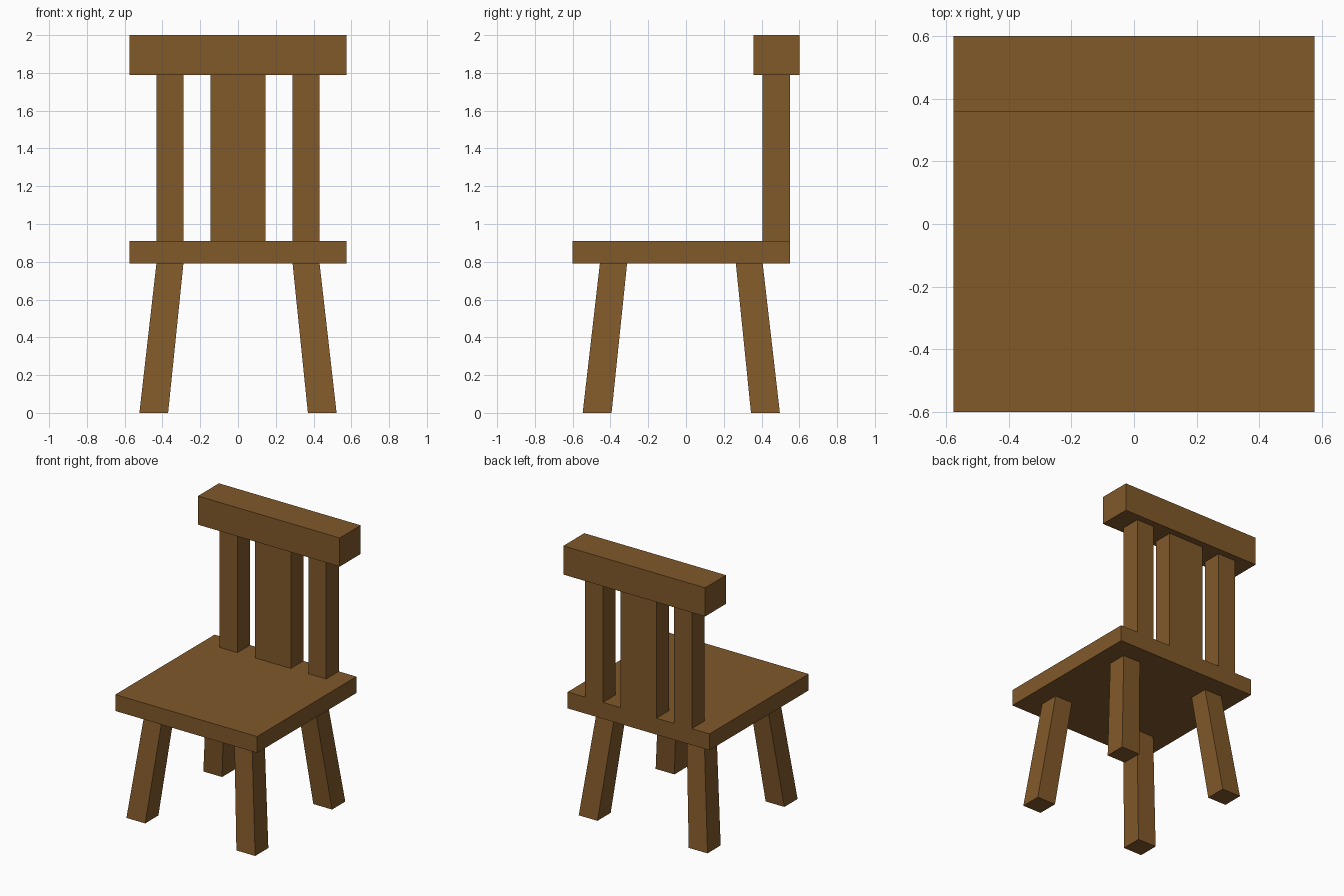
import bpy, bmesh

if "Cube" in bpy.data.objects:
    bpy.data.objects.remove(bpy.data.objects["Cube"])

wood = bpy.data.materials.new("wood")
wood.diffuse_color = (0.22, 0.10, 0.023, 1)
wood.use_nodes = True
wood.node_tree.nodes["Principled BSDF"].inputs["Base Color"].default_value = wood.diffuse_color


def prism(name, bottom, top, z0, z1):
    """Six-sided block between two rectangles (x0, x1, y0, y1)."""
    bm = bmesh.new()
    rings = []
    for (x0, x1, y0, y1), z in ((bottom, z0), (top, z1)):
        rings.append([bm.verts.new((x, y, z)) for x, y in
                      ((x0, y0), (x1, y0), (x1, y1), (x0, y1))])
    lo, hi = rings
    bm.faces.new(lo[::-1])
    bm.faces.new(hi)
    for i in range(4):
        j = (i + 1) % 4
        bm.faces.new((lo[i], lo[j], hi[j], hi[i]))
    bmesh.ops.recalc_face_normals(bm, faces=bm.faces)
    mesh = bpy.data.meshes.new(name)
    bm.to_mesh(mesh)
    bm.free()
    mesh.materials.append(wood)
    obj = bpy.data.objects.new(name, mesh)
    bpy.context.collection.objects.link(obj)
    return obj


def box(name, x0, x1, y0, y1, z0, z1):
    return prism(name, (x0, x1, y0, y1), (x0, x1, y0, y1), z0, z1)


# Seat and top rail
box("seat", -0.575, 0.575, -0.60, 0.55, 0.79, 0.91)
box("top_rail", -0.575, 0.575, 0.357, 0.60, 1.79, 2.0)

# Backrest uprights
box("back_slat", -0.145, 0.145, 0.405, 0.55, 0.91, 1.79)
box("left_back_post", -0.432, -0.288, 0.405, 0.55, 0.91, 1.79)
box("right_back_post", 0.288, 0.432, 0.405, 0.55, 0.91, 1.79)

# Splayed legs
for side, sx in (("left", -1), ("right", 1)):
    xb = sorted((sx * 0.37, sx * 0.522))
    xt = sorted((sx * 0.289, sx * 0.432))
    for end, yb, yt in (("front", (-0.547, -0.394), (-0.456, -0.312)),
                        ("back", (0.344, 0.497), (0.264, 0.406))):
        prism(f"{end}_{side}_leg", (*xb, *yb), (*xt, *yt), 0.0, 0.79)
